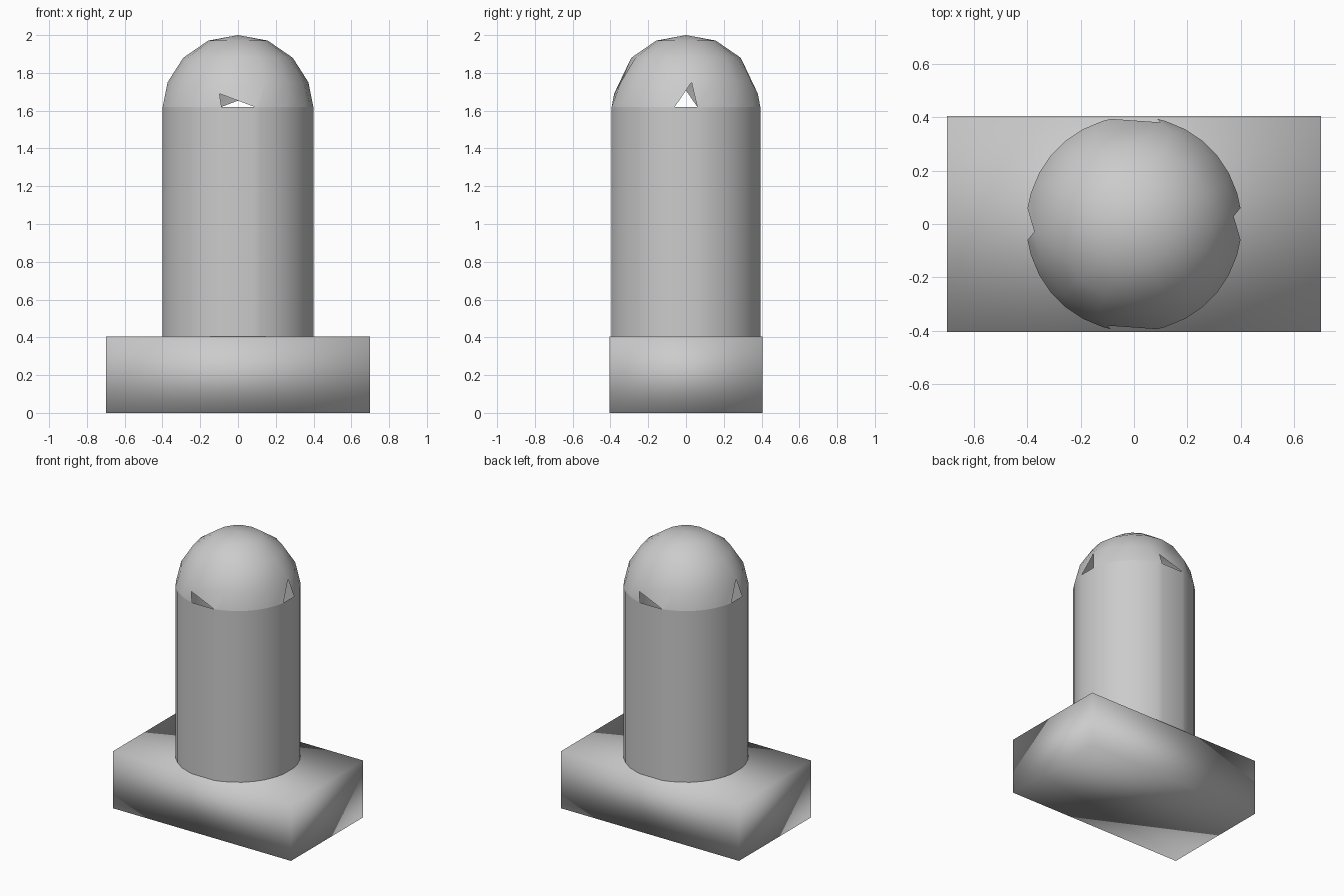
import bpy, bmesh
from math import sin, cos, radians, sqrt

if "Cube" in bpy.data.objects:
    bpy.data.objects.remove(bpy.data.objects["Cube"])

R, CZ, Z0, Z1 = 0.403, 1.6, 0.404, 1.62   # radius, dome centre, plinth top, column top


def finish(name, bm):
    bmesh.ops.recalc_face_normals(bm, faces=bm.faces)
    me = bpy.data.meshes.new(name)
    bm.to_mesh(me)
    bm.free()
    ob = bpy.data.objects.new(name, me)
    bpy.context.collection.objects.link(ob)
    for p in me.polygons:
        p.use_smooth = True
    return ob


def ring_vert(bm, deg, z):
    r = R if z <= Z1 else sqrt(max(R * R - (z - CZ) ** 2, 0))
    return bm.verts.new((r * cos(radians(deg)), r * sin(radians(deg)), z))


# plinth: softly shaded block
bm = bmesh.new()
bmesh.ops.create_cube(bm, size=1)
for v in bm.verts:
    v.co = (v.co.x * 1.4, v.co.y * 0.81, (v.co.z + 0.5) * Z0)
finish("plinth", bm)

# lower rim angles of dome and column; side holes narrow, front and back wide
N = 16
STEP = 360 / N
rim_angles = []
for k in range(N):
    half = STEP / 4
    if k % 4 == 0:
        half = 8.5 if k % 8 == 0 else 12.5
    rim_angles += [k * STEP - half, k * STEP + half]

# column: open tube
bm = bmesh.new()
low = [ring_vert(bm, a, Z0) for a in rim_angles]
top = [ring_vert(bm, a, Z1) for a in rim_angles]
for i in range(2 * N):
    j = (i + 1) % (2 * N)
    bm.faces.new((low[i], low[j], top[j], top[i]))
finish("column", bm)

# dome: hollow shell with four triangular holes on its rim
bm = bmesh.new()
rim = [ring_vert(bm, a, Z1) for a in rim_angles]
first = []
for k in range(N):
    shift, z = 0, 1.75
    if k % 8 == 0:
        shift = 4.5
    elif k % 4 == 0:
        shift, z = -14.5, 1.69
    first.append(ring_vert(bm, k * STEP + shift, z))
for k in range(N):
    n = (k + 1) % N
    if k % 4:
        bm.faces.new((rim[2 * k], rim[2 * k + 1], first[k]))
    bm.faces.new((rim[2 * k + 1], first[n], first[k]))
    bm.faces.new((rim[2 * k + 1], rim[2 * n], first[n]))
prev = first
for elev in (44, 67):
    z = CZ + R * sin(radians(elev))
    cur = [ring_vert(bm, k * STEP, z) for k in range(N)]
    for k in range(N):
        n = (k + 1) % N
        bm.faces.new((prev[k], prev[n], cur[n], cur[k]))
    prev = cur
tip = bm.verts.new((0, 0, 2.0))
for k in range(N):
    bm.faces.new((prev[k], prev[(k + 1) % N], tip))
finish("dome", bm)
